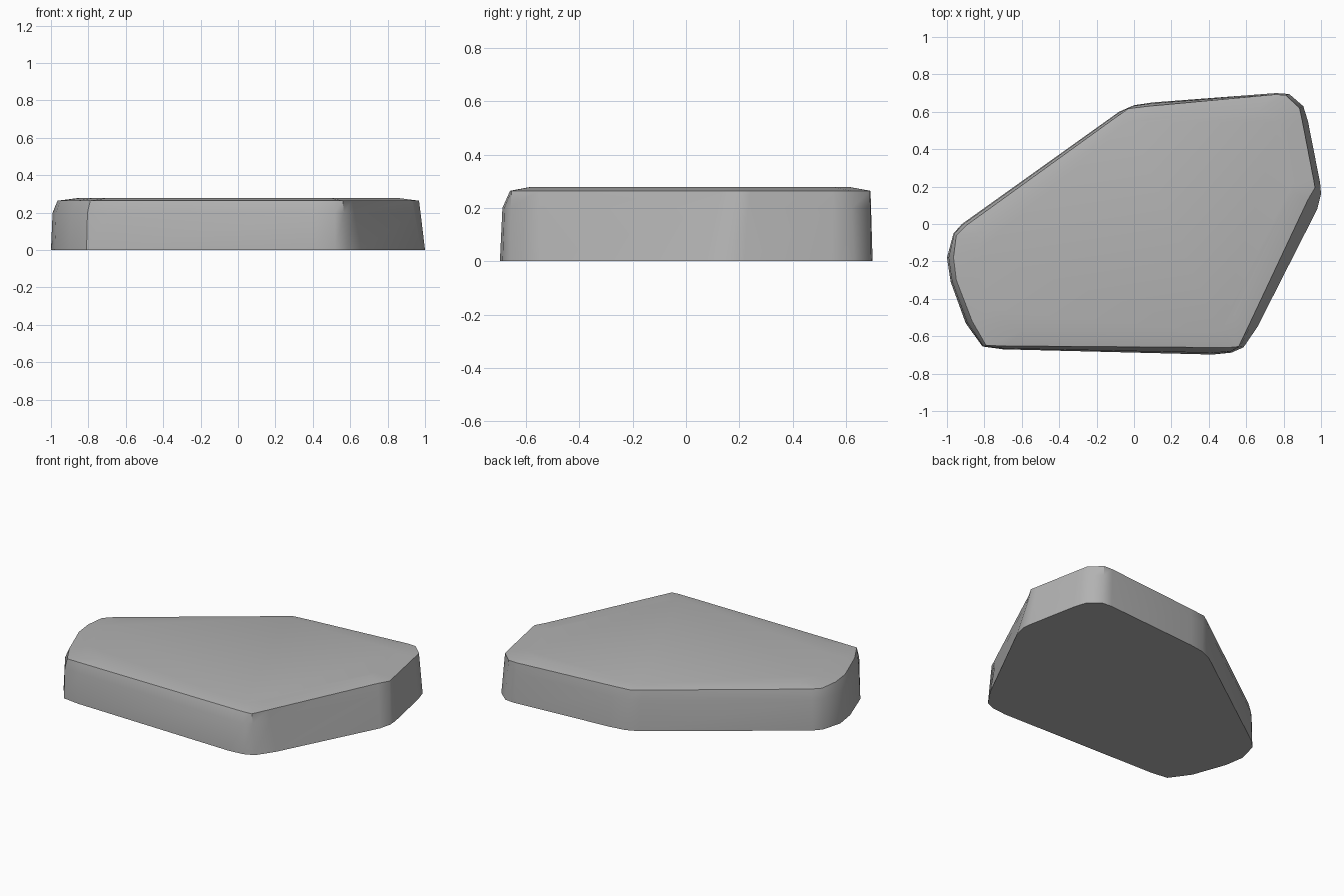
import bpy, bmesh, math

old = bpy.data.objects.get("Cube")
if old:
    bpy.data.objects.remove(old, do_unlink=True)

stone = bpy.data.materials.new("stone grey")
stone.use_nodes = True
colour = (0.45, 0.45, 0.45, 1)
stone.diffuse_color = colour
stone.node_tree.nodes["Principled BSDF"].inputs["Base Color"].default_value = colour

# Outline of the slab: foot point, matching rim point
outline = [
    ((-.81, -.655), (-.79, -.65)), ((-.7, -.67), (-.68, -.652)),
    ((.42, -.698), (.42, -.66)), ((.52, -.688), (.51, -.66)),
    ((.585, -.66), (.56, -.655)), ((.66, -.55), (.61, -.55)),
    ((.98, .08), (.93, .13)), ((1, .16), (.968, .195)),
    ((.995, .22), (.96, .24)), ((.93, .55), (.9, .55)),
    ((.905, .63), (.885, .62)), ((.83, .695), (.81, .69)),
    ((.76, .7), (.75, .692)), ((.1, .65), (.08, .63)),
    ((0, .635), (-.03, .617)), ((-.08, .6), (-.09, .575)),
    ((-.92, 0), (-.9, -.01)), ((-.965, -.05), (-.95, -.06)),
    ((-1, -.18), (-.965, -.18)), ((-.98, -.31), (-.95, -.3)),
    ((-.9, -.53), (-.865, -.52)),
]


def shoulder(foot, rim):
    # The right-hand faces lean straight in; the others curve near the rim
    k = 0.75 if foot[0] > 0.55 else 0.25
    return [f + (r - f) * k for f, r in zip(foot, rim)]


bm = bmesh.new()
rings = []
for layer in (
    [(*f, 0) for f, r in outline],
    [(*shoulder(f, r), .2) for f, r in outline],
    [(*r, .264) for f, r in outline],
    [(r[0] * .88, r[1] * .88, .279) for f, r in outline],
):
    rings.append([bm.verts.new(p) for p in layer])

# Sides and gently domed top
n = len(outline)
for low, high in zip(rings, rings[1:]):
    for i in range(n):
        j = (i + 1) % n
        bm.faces.new((low[i], low[j], high[j], high[i]))
bm.faces.new(rings[-1])
bm.faces.new(reversed(rings[0]))
bmesh.ops.recalc_face_normals(bm, faces=bm.faces)

mesh = bpy.data.meshes.new("stone_slab")
bm.to_mesh(mesh)
bm.free()
mesh.materials.append(stone)
slab = bpy.data.objects.new("stone_slab", mesh)
bpy.context.collection.objects.link(slab)
bpy.ops.object.select_all(action="DESELECT")
slab.select_set(True)
bpy.context.view_layer.objects.active = slab
bpy.ops.object.shade_smooth_by_angle(angle=math.radians(40))
